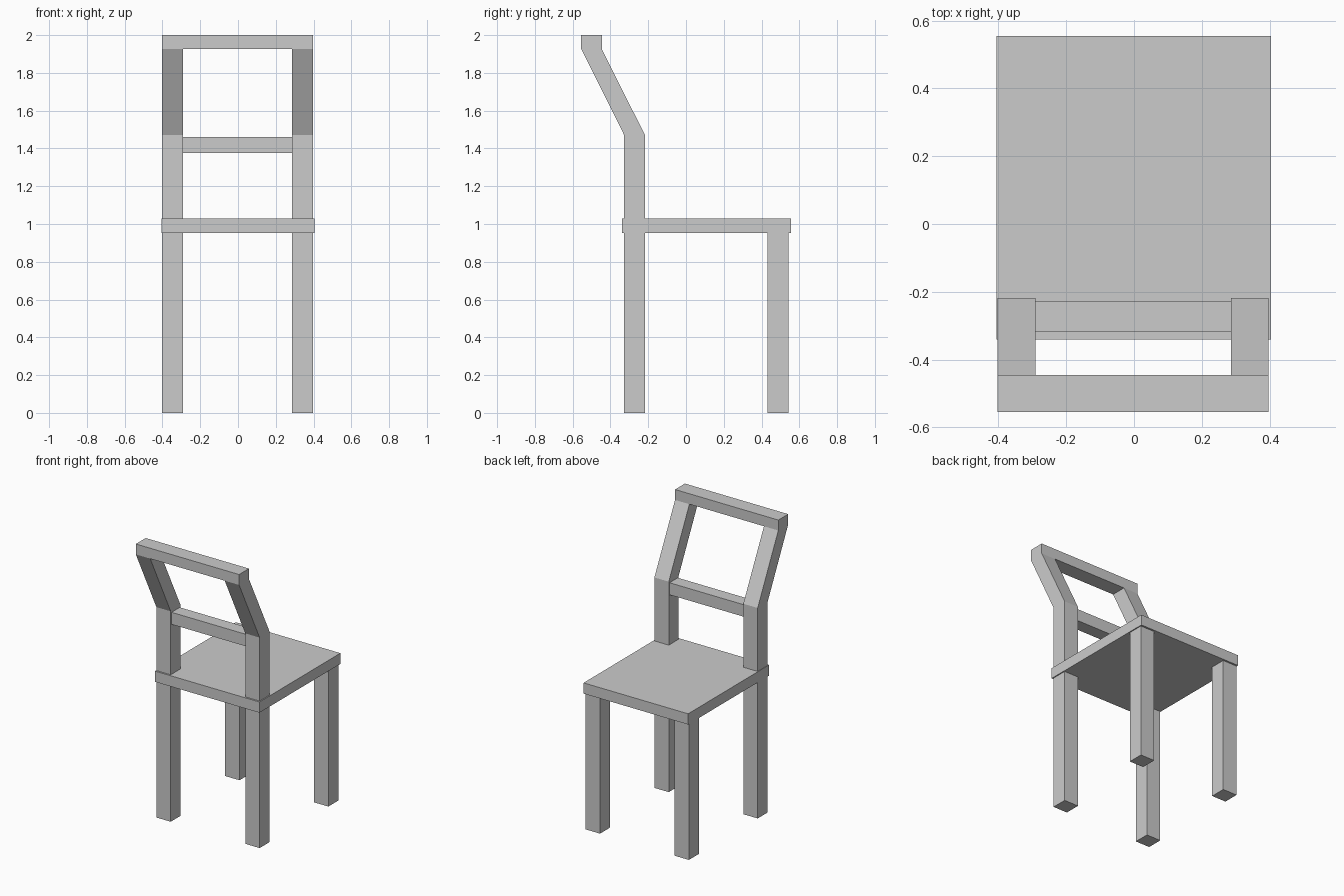
import bpy

if "Cube" in bpy.data.objects:
    bpy.data.objects.remove(bpy.data.objects["Cube"])


def prism(name, x0, x1, profile):
    """Extrude a closed (y, z) profile along x; quads between left/right pairs."""
    n = len(profile)
    verts = [(x, y, z) for x in (x0, x1) for y, z in profile]
    faces = [(i, i + n, (i + 1) % n + n, (i + 1) % n) for i in range(n)]
    faces += [tuple(range(n)), tuple(reversed(range(n, 2 * n)))]
    mesh = bpy.data.meshes.new(name)
    mesh.from_pydata(verts, [], faces)
    mesh.update()
    obj = bpy.data.objects.new(name, mesh)
    bpy.context.collection.objects.link(obj)
    return obj


def box(name, x0, x1, y0, y1, z0, z1):
    return prism(name, x0, x1, [(y0, z0), (y1, z0), (y1, z1), (y0, z1)])


SEAT_BOTTOM, SEAT_TOP = 0.953, 1.028
BEND, RAIL_BOTTOM = 1.472, 1.927
LEFT, RIGHT = (-0.402, -0.291), (0.286, 0.397)

# Seat board
box("seat", -0.405, 0.404, -0.34, 0.555, SEAT_BOTTOM, SEAT_TOP)

# Back post profile: straight leg that bends outwards above the seat
post = [(-0.328, 0), (-0.218, 0), (-0.218, BEND), (-0.446, RAIL_BOTTOM),
        (-0.555, RAIL_BOTTOM), (-0.328, BEND)]

# Legs on both sides
for side, (x0, x1) in (("left", LEFT), ("right", RIGHT)):
    prism(f"back_post_{side}", x0, x1, post)
    box(f"short_leg_{side}", x0, x1, 0.432, 0.542, 0, SEAT_BOTTOM)

# Backrest rails
box("middle_rail", LEFT[1], RIGHT[0], -0.318, -0.227, 1.377, 1.461)
box("top_rail", LEFT[0], RIGHT[1], -0.555, -0.446, RAIL_BOTTOM, 2.0)
